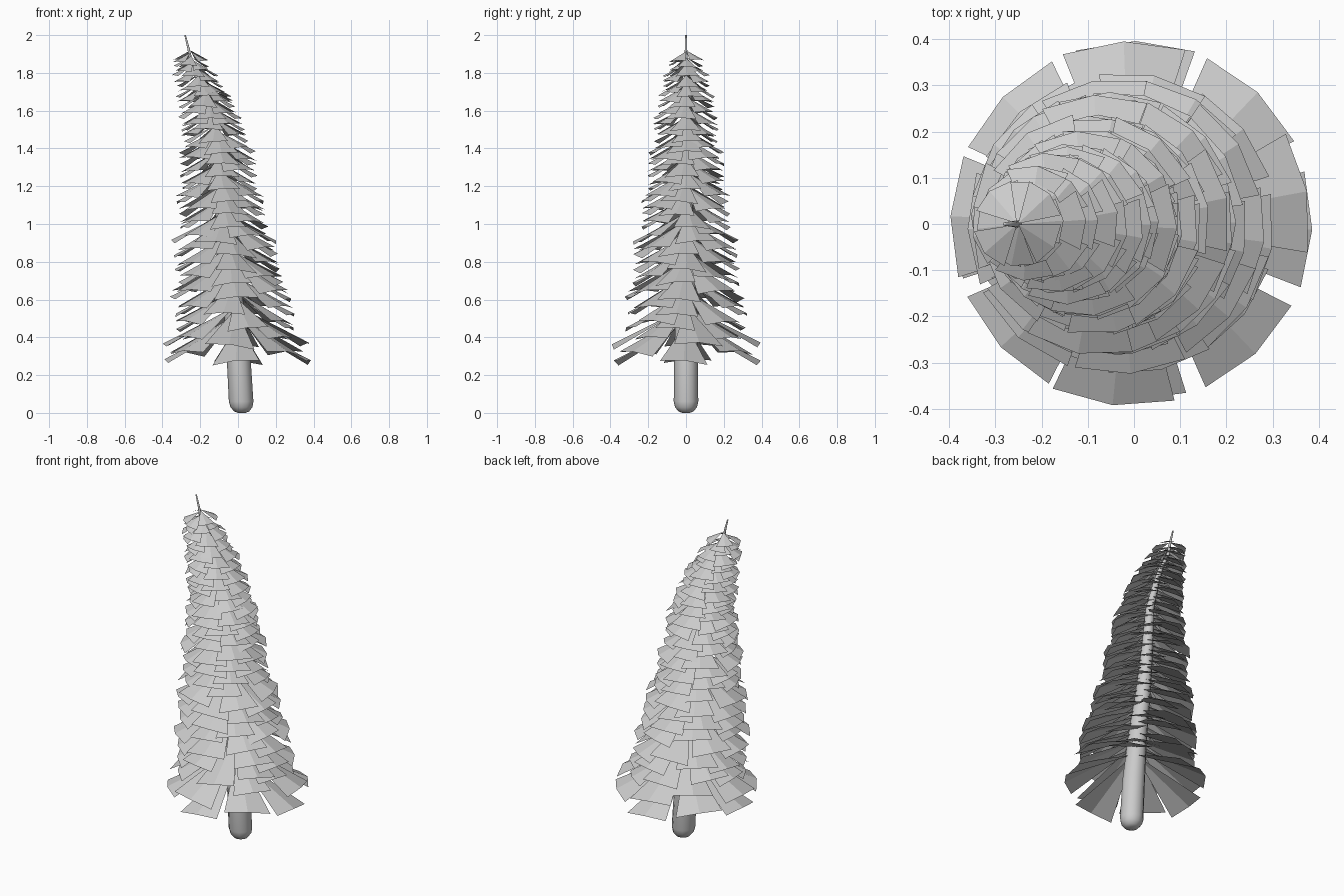
import bpy, bmesh, math, random
from mathutils import Vector

random.seed(4)
if "Cube" in bpy.data.objects:
    bpy.data.objects.remove(bpy.data.objects["Cube"])

grey = bpy.data.materials.new("light grey")
grey.use_nodes = True
grey.diffuse_color = (0.6, 0.6, 0.6, 1)
grey.node_tree.nodes["Principled BSDF"].inputs["Base Color"].default_value = (0.6, 0.6, 0.6, 1)


def lerp_table(table, z):
    """Piecewise linear lookup in (height, value) pairs."""
    if z <= table[0][0]:
        return table[0][1]
    for (a, va), (b, vb) in zip(table, table[1:]):
        if z <= b:
            return va + (vb - va) * (z - a) / (b - a)
    return table[-1][1]


# Leaning spine, thickness of the trunk
LEAN = [(0, .02), (.3, .003), (.6, -.025), (.85, -.06), (1.08, -.085), (1.25, -.1),
        (1.45, -.115), (1.63, -.16), (1.72, -.19), (1.84, -.245), (1.93, -.262), (2, -.28)]
TRUNK = [(0, .02), (.008, .04), (.03, .058), (.06, .065), (.3, .063),
         (.9, .042), (1.5, .022), (1.88, .008), (2, .004)]
# Branch groups: (top height of the group, reach)
GROUPS = [(.39, .39), (.66, .322), (.92, .282), (1.16, .237), (1.38, .205),
          (1.56, .172), (1.7, .152), (1.8, .125), (1.9, .095)]


def finish(bm, name):
    mesh = bpy.data.meshes.new(name)
    bm.to_mesh(mesh)
    bm.free()
    mesh.materials.append(grey)
    obj = bpy.data.objects.new(name, mesh)
    bpy.context.collection.objects.link(obj)


# Trunk: rounded foot, tapering to a thin spike
bm = bmesh.new()
rings = []
for z in [r[0] for r in TRUNK[:4]] + [r[0] for r in LEAN[1:]]:
    r, x = lerp_table(TRUNK, z), lerp_table(LEAN, z)
    rings.append([bm.verts.new((x + r * math.cos(a), r * math.sin(a), z))
                  for a in (math.tau * k / 12 for k in range(12))])
for low, high in zip(rings, rings[1:]):
    for k in range(12):
        j = (k + 1) % 12
        bm.faces.new((low[k], low[j], high[j], high[k]))
bm.faces.new(rings[0][::-1])
bm.faces.new(rings[-1])
for f in bm.faces:
    f.smooth = True
finish(bm, "trunk")


def branch(bm, root, angle, reach, drop, half, twist):
    """One drooping card, slightly folded along its middle and twisted."""
    rows = []
    for t, w in ((.04, .6), (1, 1)):
        row = []
        for s in (-1, 0, 1):
            a = angle + s * half * w
            rise = t * reach * (.035 * (s == 0) + twist * s)
            row.append(bm.verts.new(root + Vector((reach * t * math.cos(a), reach * t * math.sin(a),
                                                   rise - drop * t))))
        rows.append(row)
    for k in (0, 1):
        bm.faces.new((rows[0][k], rows[1][k], rows[1][k + 1], rows[0][k + 1]))


# Branch tiers: crosses of four cards, each turned an eighth from the last
tip, tier = .268, 0
while tip < 1.885:
    bm = bmesh.new()
    spread = next(r for top, r in GROUPS if tip < top)
    drop = .54 * spread
    height = (tip - .26) / 1.6
    loose = .04 if tier < 2 else .25
    for k in range(4):
        root = Vector((lerp_table(LEAN, tip + drop * .3), 0, tip + drop + random.uniform(-.006, .006)))
        branch(bm, root, (k + tier % 2 / 2) * math.pi / 2 + random.uniform(-loose, loose),
               spread * random.uniform(.97, 1.02), drop, .33 + .22 * height,
               random.uniform(-.04, .04))
    finish(bm, f"branch_tier_{tier + 1}")
    tip += .043 - .017 * height
    tier += 1
